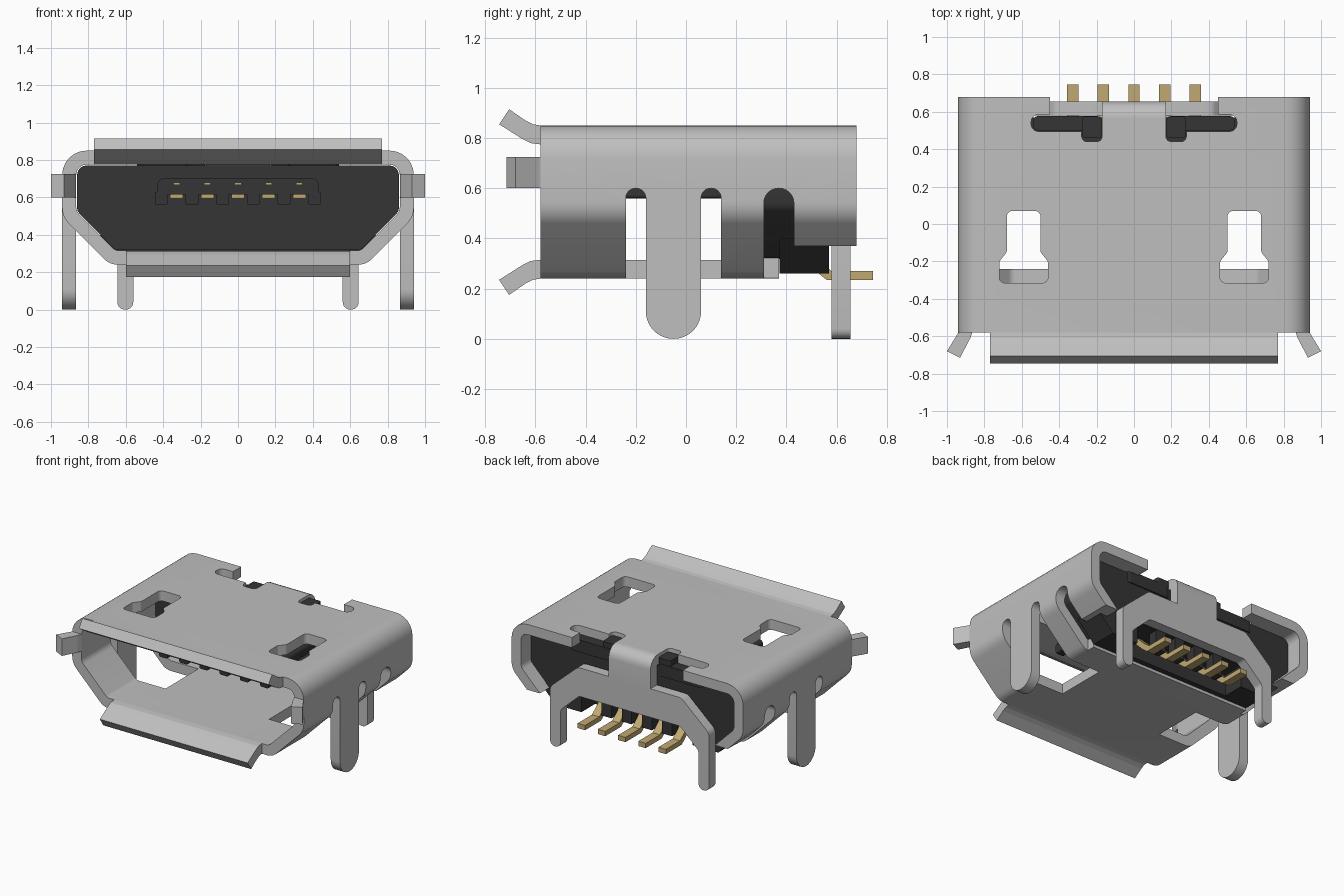
import bpy, bmesh
from math import sin, tan
from mathutils import Vector

cube = bpy.data.objects.get("Cube")
if cube:
    bpy.data.objects.remove(cube, do_unlink=True)


def material(name, rgb, rough):
    m = bpy.data.materials.new(name)
    m.use_nodes = True
    m.diffuse_color = (*rgb, 1)
    bsdf = m.node_tree.nodes["Principled BSDF"]
    bsdf.inputs["Base Color"].default_value = (*rgb, 1)
    bsdf.inputs["Roughness"].default_value = rough
    return m


STEEL = material("steel grey", (0.52, 0.52, 0.52), 0.5)
PLASTIC = material("black plastic", (0.035, 0.035, 0.035), 0.6)
GOLD = material("contact gold", (0.53, 0.40, 0.17), 0.4)


def rounded(corners, seg=6):
    """Polygon from (a, b, radius) corners, each replaced by an arc."""
    out = []
    for i, (a, b, r) in enumerate(corners):
        p = Vector((a, b))
        if r == 0:
            out.append(p)
            continue
        u = (Vector(corners[i - 1][:2]) - p).normalized()
        v = (Vector(corners[(i + 1) % len(corners)][:2]) - p).normalized()
        half = u.angle(v) / 2
        centre = p + (u + v).normalized() * r / sin(half)
        start = p + u * r / tan(half) - centre
        end = p + v * r / tan(half) - centre
        for k in range(seg + 1):
            t = k / seg
            sweep = start.angle(end)
            out.append(centre + (start * sin((1 - t) * sweep) + end * sin(t * sweep)) / sin(sweep))
    return out


def rect(a0, a1, b0, b1, r=0):
    return rounded([(a0, b0, r), (a1, b0, r), (a1, b1, r), (a0, b1, r)])


def place(axis, p, d):
    return {"x": (d, p[0], p[1]), "y": (p[0], d, p[1]), "z": (p[0], p[1], d)}[axis]


def finish(name, bm, mat):
    bmesh.ops.recalc_face_normals(bm, faces=bm.faces)
    me = bpy.data.meshes.new(name)
    bm.to_mesh(me)
    bm.free()
    me.materials.append(mat)
    ob = bpy.data.objects.new(name, me)
    bpy.context.collection.objects.link(ob)
    return ob


def prism(name, pts, axis, lo, hi, mat=STEEL):
    bm = bmesh.new()
    ends = [[bm.verts.new(place(axis, p, d)) for p in pts] for d in (lo, hi)]
    for e in ends:
        bm.faces.new(e)
    n = len(pts)
    for i in range(n):
        j = (i + 1) % n
        bm.faces.new((ends[0][i], ends[0][j], ends[1][j], ends[1][i]))
    return finish(name, bm, mat)


def flip(pts):
    return [(-p[0], p[1]) for p in pts]


def cut(target, cutter):
    mod = target.modifiers.new("cut", "BOOLEAN")
    mod.operation, mod.solver, mod.object = "DIFFERENCE", "EXACT", cutter
    bpy.context.view_layer.objects.active = target
    bpy.ops.object.modifier_apply(modifier=mod.name)
    bpy.data.objects.remove(cutter, do_unlink=True)


def cut_pair(target, pts, axis, lo, hi):
    """Cut the same shape on the left and on the right."""
    cut(target, prism("cutter", pts, axis, lo, hi))
    if axis == "x":
        cut(target, prism("cutter", pts, axis, -hi, -lo))
    else:
        cut(target, prism("cutter", flip(pts), axis, lo, hi))


def smooth(ob):
    bpy.ops.object.select_all(action="DESELECT")
    ob.select_set(True)
    bpy.context.view_layer.objects.active = ob
    bpy.ops.object.shade_smooth_by_angle(angle=0.6)


def section(half):
    return rounded(half + [(-a, b, r) for a, b, r in reversed(half)])


# Folded sheet metal shell
outer = section([(0.94, 0.85, 0.13), (0.94, 0.495, 0.12), (0.685, 0.24, 0.1)])
inner = section([(0.865, 0.775, 0.055), (0.865, 0.525, 0.06), (0.655, 0.315, 0.05)])
bm = bmesh.new()
loops = [[bm.verts.new((p[0], y, p[1])) for p in prof]
         for prof, y in ((outer, -0.58), (outer, 0.68), (inner, 0.68), (inner, -0.58))]
for k in range(4):
    A, B = loops[k], loops[(k + 1) % 4]
    for i in range(len(A)):
        j = (i + 1) % len(A)
        bm.faces.new((A[i], A[j], B[j], B[i]))
shell = finish("metal_shell", bm, STEEL)

# Side slots and lower openings around the legs
for y0, y1 in ((-0.24, -0.16), (0.06, 0.14)):
    cut_pair(shell, rounded([(y0, 0.1, 0), (y1, 0.1, 0), (y1, 0.6, 0.039), (y0, 0.6, 0.039)]),
             "x", 0.7, 1.1)
cut_pair(shell, rect(-0.24, 0.14, 0.1, 0.55), "x", 0.42, 1.1)
cut_pair(shell, rounded([(0.31, 0.1, 0), (0.43, 0.1, 0), (0.43, 0.6, 0.059), (0.31, 0.6, 0.059)]),
         "x", 0.66, 1.1)
cut(shell, prism("cutter", rect(0.37, 0.9, 0.1, 0.37), "x", -1.1, 1.1))

# Top windows and rear notches
window = rounded([(0.5, 0.07, 0.03), (0.68, 0.07, 0.03), (0.68, -0.15, 0.03), (0.72, -0.2, 0.03),
                  (0.72, -0.315, 0.03), (0.46, -0.315, 0.03), (0.46, -0.2, 0.03), (0.5, -0.15, 0.03)])
cut_pair(shell, window, "z", 0.7, 0.95)
notch = rounded([(0.17, 0.44, 0.03), (0.28, 0.44, 0.03), (0.28, 0.495, 0), (0.55, 0.495, 0.04),
                 (0.55, 0.585, 0.04), (0.45, 0.585, 0), (0.45, 0.8, 0), (0.17, 0.8, 0)])
cut_pair(shell, notch, "z", 0.7, 0.95)
cut(shell, prism("cutter", rect(-0.2, 0.2, 0.57, 0.8), "z", 0.7, 0.95))
smooth(shell)

# Flared lips at the mouth
top_lip = [(-0.58, 0.85), (-0.61, 0.855), (-0.64, 0.87), (-0.705, 0.915),
           (-0.745, 0.855), (-0.65, 0.795), (-0.62, 0.78), (-0.58, 0.775)]
prism("top_lip", top_lip, "x", -0.77, 0.77)
prism("bottom_lip", [(y, 1.09 - z) for y, z in top_lip], "x", -0.6, 0.6)
ear = [(0.865, -0.58), (0.875, -0.61), (0.93, -0.715), (1.0, -0.68), (0.945, -0.59), (0.94, -0.58)]
for side, pts in (("left", ear), ("right", flip(ear))):
    prism(side + "_flared_tab", pts, "z", 0.6, 0.725)

# Front legs with round tips
leg = rounded([(-0.16, 0, 0.109), (0.06, 0, 0.109), (0.06, 0.55, 0), (-0.16, 0.55, 0)], 10)
for side, s in (("left", 1), ("right", -1)):
    smooth(prism(side + "_front_leg", leg, "x", s * 0.865, s * 0.94))

# Rear strap folded over the back, and the bracket with its legs
strap = rounded([(0.565, 0.85, 0), (0.655, 0.85, 0.085), (0.655, 0.6, 0),
                 (0.58, 0.6, 0), (0.58, 0.775, 0.01), (0.565, 0.775, 0)])
smooth(prism("rear_strap", strap, "x", -0.17, 0.17))
half = [(0.42, 0.63, 0.05), (0.645, 0.43, 0.06), (0.645, 0, 0.04), (0.56, 0, 0.04),
        (0.56, 0.28, 0.04), (0.41, 0.42, 0.04)]
smooth(prism("rear_bracket", section(half), "y", 0.58, 0.655))

# Plastic core with a pocket for the contact tails
core = section([(0.86, 0.77, 0.05), (0.86, 0.525, 0.05), (0.655, 0.318, 0.04)])
body = prism("plastic_core", core, "y", 0.27, 0.57, PLASTIC)
base = prism("plastic_base", [(-0.8, 0.4), (-0.66, 0.26), (0.66, 0.26), (0.8, 0.4)],
             "y", 0.372, 0.57, PLASTIC)
for ob in (body, base):
    cut(ob, prism("cutter", rect(0.41, 0.7, 0.1, 0.42), "x", -0.45, 0.45))
smooth(body)
for s in (1, -1):
    prism("rear_post", rect(*sorted((s * 0.175, s * 0.275)), 0.46, 0.575, 0.015),
          "z", 0.7, 0.83, PLASTIC)
    prism("rear_shoulder", rect(*sorted((s * 0.175, s * 0.54)), 0.5, 0.578, 0.03),
          "z", 0.7, 0.79, PLASTIC)

# Tongue with ribs
smooth(prism("tongue", rect(-0.43, 0.43, 0.615, 0.7, 0.03), "y", -0.28, 0.28, PLASTIC))
PITCH = 0.164
for i in range(6):
    x = (i - 2.5) * PITCH
    prism("tongue_rib", rect(x - 0.035, x + 0.035, 0.56, 0.63, 0.012), "y", -0.28, 0.28, PLASTIC)

# Contacts: strips under the tongue and bent tails at the back
tail = [(0.41, 0.40), (0.44, 0.40), (0.53, 0.31), (0.58, 0.27), (0.745, 0.27),
        (0.745, 0.235), (0.56, 0.235), (0.51, 0.275), (0.42, 0.365), (0.41, 0.365)]
for i in range(5):
    x = (i - 2) * PITCH
    prism("contact_strip", rect(x - 0.035, x + 0.035, 0.595, 0.62), "y", -0.26, 0.28, GOLD)
    prism("contact_tip", rect(x - 0.015, x + 0.015, 0.67, 0.677), "y", -0.283, -0.27, GOLD)
    prism("contact_tail", tail, "x", x - 0.03, x + 0.03, GOLD)
for i in range(4):
    x = (i - 1.5) * PITCH
    prism("tail_rib", rect(x - 0.04, x + 0.04, 0.28, 0.43), "y", 0.5, 0.57, PLASTIC)
